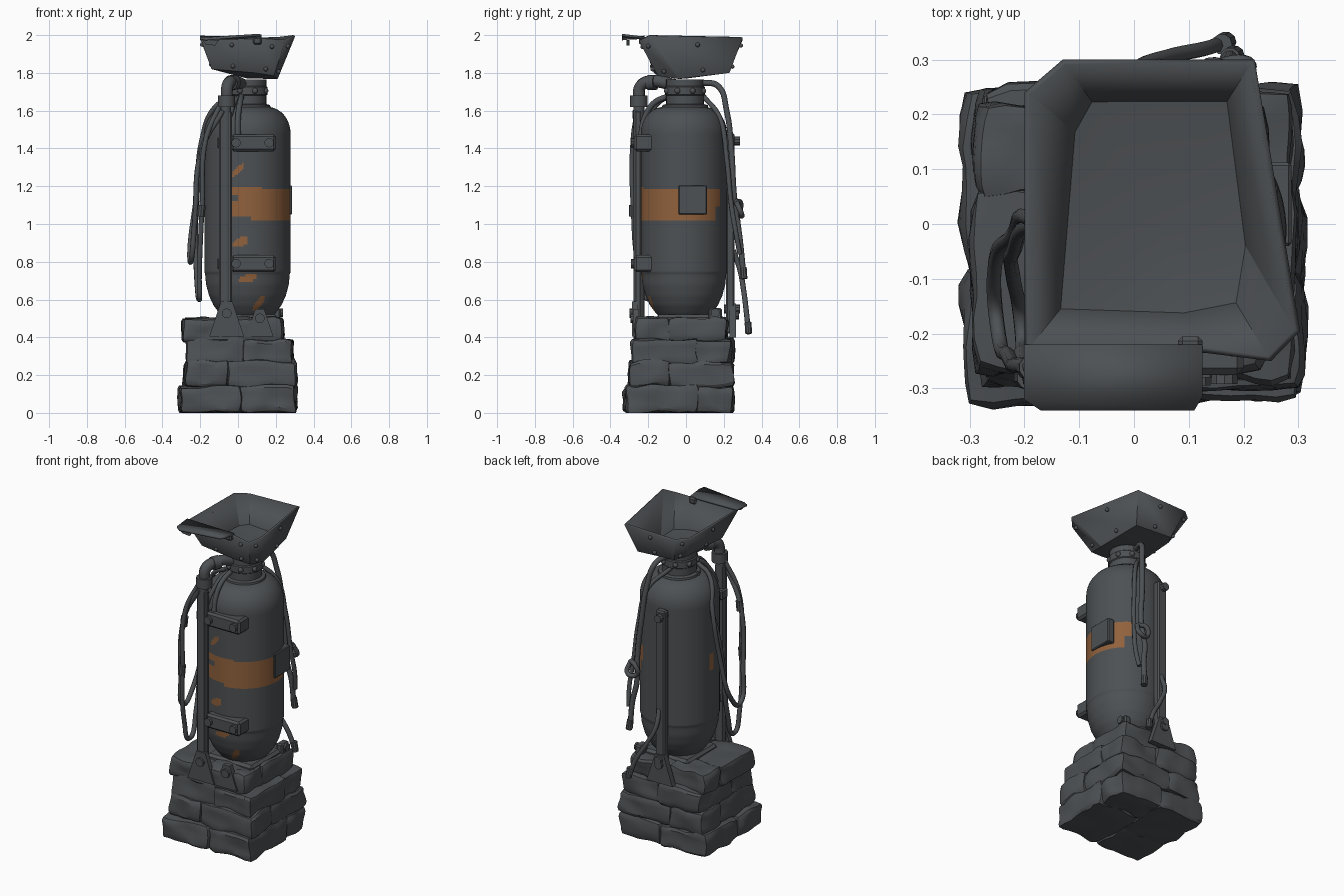
import bpy, bmesh, math, random
from mathutils import Vector, noise

random.seed(4)
if "Cube" in bpy.data.objects:
    bpy.data.objects.remove(bpy.data.objects["Cube"])


def material(name, rgb):
    m = bpy.data.materials.new(name)
    m.use_nodes = True
    m.diffuse_color = (*rgb, 1)
    m.node_tree.nodes["Principled BSDF"].inputs["Base Color"].default_value = (*rgb, 1)
    return m


IRON = material("dark_grey", (0.075, 0.082, 0.088))
RUST = material("rust_orange", (0.28, 0.12, 0.046))


def shade(ob, angle):
    bpy.ops.object.select_all(action='DESELECT')
    ob.select_set(True)
    bpy.context.view_layer.objects.active = ob
    if ob.type == 'CURVE':
        bpy.ops.object.convert(target='MESH')
    bpy.ops.object.shade_smooth_by_angle(angle=math.radians(angle))


def finish(name, bm, angle=35):
    bmesh.ops.recalc_face_normals(bm, faces=bm.faces[:])
    me = bpy.data.meshes.new(name)
    bm.to_mesh(me)
    bm.free()
    ob = bpy.data.objects.new(name, me)
    bpy.context.collection.objects.link(ob)
    me.materials.append(IRON)
    shade(ob, angle)
    return ob


def box(name, lo, hi, bevel=0.008):
    bm = bmesh.new()
    bmesh.ops.create_cube(bm, size=1)
    for v in bm.verts:
        v.co = [(l + h) / 2 + c * (h - l) for l, h, c in zip(lo, hi, v.co)]
    bmesh.ops.bevel(bm, geom=bm.edges[:], offset=bevel, segments=1, affect='EDGES')
    return finish(name, bm)


def rod(name, a, b, r, sides=14):
    a, b = Vector(a), Vector(b)
    bm = bmesh.new()
    bmesh.ops.create_cone(bm, cap_ends=True, segments=sides, radius1=r, radius2=r, depth=(b - a).length)
    turn = Vector((0, 0, 1)).rotation_difference(b - a).to_matrix()
    for v in bm.verts:
        v.co = turn @ v.co + (a + b) / 2
    return finish(name, bm)


def knob(name, at, r):
    bm = bmesh.new()
    bmesh.ops.create_uvsphere(bm, u_segments=10, v_segments=6, radius=r)
    bmesh.ops.translate(bm, verts=bm.verts[:], vec=at)
    return finish(name, bm, 60)


def lathe(name, profile, centre, sides):
    bm = bmesh.new()
    rings = [[bm.verts.new((centre[0] + r * math.cos(math.tau * i / sides),
                            centre[1] + r * math.sin(math.tau * i / sides), z))
              for i in range(sides)] for r, z in profile]
    for low, high in zip(rings, rings[1:]):
        for i in range(sides):
            j = (i + 1) % sides
            bm.faces.new((low[i], low[j], high[j], high[i]))
    bm.faces.new(rings[0])
    bm.faces.new(rings[-1])
    return finish(name, bm)


def plate(name, outline, y0, y1):
    bm = bmesh.new()
    face = bm.faces.new([bm.verts.new((x, y0, z)) for x, z in outline])
    ext = bmesh.ops.extrude_face_region(bm, geom=[face])
    moved = [g for g in ext["geom"] if isinstance(g, bmesh.types.BMVert)]
    bmesh.ops.translate(bm, verts=moved, vec=(0, y1 - y0, 0))
    return finish(name, bm)


def hose(name, pts, r):
    cu = bpy.data.curves.new(name, 'CURVE')
    cu.dimensions = '3D'
    cu.bevel_depth, cu.bevel_resolution, cu.resolution_u = r, 2, 8
    cu.use_fill_caps = True
    sp = cu.splines.new('BEZIER')
    sp.bezier_points.add(len(pts) - 1)
    for p, co in zip(sp.bezier_points, pts):
        p.co = co
        p.handle_left_type = p.handle_right_type = 'AUTO'
    ob = bpy.data.objects.new(name, cu)
    bpy.context.collection.objects.link(ob)
    cu.materials.append(IRON)
    shade(ob, 50)


# Rough stone blocks, four courses with staggered joints
def stone(name, lo, hi):
    bm = bmesh.new()
    bmesh.ops.create_cube(bm, size=2)
    bmesh.ops.subdivide_edges(bm, edges=bm.edges[:], cuts=6, use_grid_fill=True)
    seed = Vector([random.uniform(0, 50) for _ in range(3)])
    mid, half = (Vector(lo) + Vector(hi)) / 2, (Vector(hi) - Vector(lo)) / 2
    for v in bm.verts:
        norm = sum(abs(k) ** 12 for k in v.co) ** (1 / 12)
        p = Vector([k / norm * h for k, h in zip(v.co, half)]) + mid
        p += noise.noise_vector(p * 10 + seed) * 0.018
        v.co = (p.x, p.y, max(p.z, 0))
    finish(name, bm, 30)


courses = [(-.305, .305, -.325, .26, 0, .145, .01), (-.285, .3, -.31, .25, .135, .27, -.06),
           (-.28, .295, -.285, .245, .255, .39, .03), (-.285, .24, -.265, .22, .375, .505, -.03)]
for k, (x0, x1, y0, y1, z0, z1, split) in enumerate(courses):
    for i, (a, b) in enumerate(((x0, split + .008), (split - .008, x1))):
        cut = -.03 + (.09 if (i + k) % 2 else -.06)
        for j, (c, d) in enumerate(((y0, cut + .008), (cut - .008, y1))):
            wob = random.uniform(-.01, .01)
            stone(f"stone_{k}_{i}_{j}", (a + wob * (i == 0), c + wob * (j == 0), z0),
                  (b + wob * (i == 1), d + wob * (j == 1), z1 + wob))

# Tank with painted band and rust patches chosen by face position
CX, CY, R = .05, -.011, .228
base = [(.11, .49), (.15, .53), (.18, .57), (.203, .62), (.219, .68), (.224, .735), (R, .745)]
profile = [(a + (c - a) * k / 4, b + (d - b) * k / 4) for (a, b), (c, d) in zip(base, base[1:]) for k in range(4)]
profile += [(R, .745 + .0105 * i) for i in range(71)]
profile += [(.105 + .123 * math.cos(t), 1.48 + .14 * math.sin(t)) for t in [math.pi / 20 * i for i in range(1, 11)]]
tank = lathe("tank", profile, (CX, CY), 144)
tank.data.materials.append(RUST)
# each patch: x, z, half width, half height, slope
patches = [(0, 1.285, .035, .018, .9), (.015, .905, .04, .026, .3), (.05, .71, .05, .02, .2), (.11, .58, .03, .026, 1)]
for f in tank.data.polygons:
    c = f.center
    a = math.degrees(math.atan2(c.y - CY, c.x - CX))
    end = 58 if c.z > 1.09 else 48
    notch = c.x < -.002 and 1.12 < c.z < 1.155
    low = 1.034 if a < -85 else 1.016
    high = 1.198 if a < -70 else 1.188
    if low < c.z < high and -118 < a < end and not notch:
        f.material_index = 1
    if 1.06 < c.z < 1.17 and (a > 172 or a < -178):
        f.material_index = 1
    if c.y < -.05 and any(((c.x - x) / w) ** 2 + ((c.z - z - s * (c.x - x)) / h) ** 2 < 1 for x, z, w, h, s in patches):
        f.material_index = 1

# Neck with collars and bolts
lathe("neck", [(.125, 1.6), (.12, 1.63), (.1, 1.635), (.1, 1.68), (.106, 1.685), (.106, 1.725),
               (.1, 1.73), (.1, 1.765)], (CX, -.005), 28)
for i in range(8):
    t = math.tau * (i + .5) / 8
    knob(f"neck_bolt_{i}", (CX + .104 * math.cos(t), -.005 + .104 * math.sin(t), 1.705), .016)

# Open hopper: floor dipping to the neck, flared sides, thin walls
rim = [(-.2, -.235, 1.985), (-.2, .24, 1.98), (-.13, .3, 1.975), (.22, .3, 1.985), (.303, -.195, 1.995),
       (.25, -.25, 1.97), (.13, -.235, 1.98)]
foot = [(-.14, -.16, 1.82), (-.115, .17, 1.82), (-.08, .23, 1.815), (.175, .23, 1.8), (.21, -.04, 1.768),
        (.19, -.15, 1.785), (.09, -.17, 1.8)]
bm = bmesh.new()
top, low = [[bm.verts.new(p) for p in ring] for ring in (rim, foot)]
dip = bm.verts.new((CX, 0, 1.77))
for i in range(len(rim)):
    j = (i + 1) % len(rim)
    bm.faces.new((low[i], low[j], top[j], top[i]))
    bm.faces.new((low[j], low[i], dip))
hopper = finish("hopper", bm, 20)
solid = hopper.modifiers.new("walls", 'SOLIDIFY')
solid.thickness, solid.offset = .012, 1

# Rivets on the outside of the hopper walls
for i in range(len(rim)):
    j = (i + 1) % len(rim)
    a, b = (Vector(s[i]).lerp(Vector(s[j]), .5) for s in (foot, rim))
    edge = Vector(rim[j]) - Vector(rim[i])
    out = Vector((-edge.y, edge.x, 0)).normalized() * .004
    for t in (.15, .8):
        knob(f"hopper_rivet_{i}_{t}", a.lerp(b, t) + out, .012)

# Folded front lip of the hopper
bm = bmesh.new()
lip = [(-.2, -.22, 1.985), (.125, -.22, 1.98), (.125, -.315, 1.99), (.11, -.34, 1.995), (-.17, -.34, 1.972),
       (-.2, -.32, 1.975)]
bm.faces.new([bm.verts.new(p) for p in lip])
flap = finish("hopper_lip", bm)
flap.modifiers.new("sheet", 'SOLIDIFY').thickness = .012
box("lip_clip", (.08, -.25, 1.95), (.125, -.205, 1.99))
plate("lip_tab", [(-.19, 1.975), (-.1, 1.975), (-.12, 1.945), (-.17, 1.95)], -.315, -.3)

# Front standpipe with rail, collar and elbow into the neck
box("front_rail", (-.1, -.272, .45), (-.032, -.235, 1.6))
rod("front_pipe", (-.065, -.25, .5), (-.065, -.25, 1.64), .029)
rod("pipe_collar", (-.06, -.25, 1.62), (-.06, -.25, 1.68), .046)
hose("pipe_elbow", [(-.06, -.25, 1.66), (-.055, -.24, 1.73), (-.03, -.18, 1.755), (.03, -.06, 1.735)], .033)
rod("elbow_ring", (-.04, -.2, 1.748), (-.02, -.16, 1.75), .04)

# Two clamps holding the pipe to the tank
for name, z in (("upper", 1.43), ("lower", .79)):
    box(f"{name}_clamp", (-.035, -.275, z - .045), (.2, -.17, z + .045), .012)
    box(f"{name}_clamp_pad", (-.11, -.265, z - .03), (.0, -.2, z + .03))
    for x in (-.01, .165):
        rod(f"{name}_clamp_bolt_{x}", (x, -.292, z), (x, -.25, z), .025, 10)

# Rear rail and gusset feet
box("rear_rail", (-.03, .212, .42), (.035, .258, 1.48))
for z in (1.44, .55):
    rod(f"rear_bolt_{z}", (0, .2, z), (0, .285, z), .024, 10)
gusset = [(-.09, 0), (.09, 0), (.03, .18), (-.03, .18)]
for name, x, z, y0, y1, s in (("front_foot", -.06, .405, -.285, -.255, 1.02),
                              ("side_foot", .115, .405, -.28, -.25, .8), ("rear_foot", 0, .4, .23, .265, 1)):
    plate(name, [(x + px * s, z + pz * s) for px, pz in gusset], y0, y1)
    out = y0 - .015 if y0 < 0 else y1 + .015
    rod(f"{name}_bolt", (x, out, z + .12 * s), (x, (y0 + y1) / 2, z + .12 * s), .026, 10)
box("saddle", (-.11, -.16, .47), (.21, .14, .52), .015)

# Bolted corner lug on the base beside the tank
box("corner_lug", (.18, .12, .48), (.225, .19, .555))
rod("corner_lug_bolt", (.2, .155, .53), (.238, .155, .53), .024, 10)

# Gauge plate on the side
box("side_plate", (.24, -.04, 1.05), (.287, .112, 1.205), .005)

# Looping hoses hanging beside the tank
hose("long_loop", [(-.09, -.25, 1.64), (-.17, -.28, 1.45), (-.19, -.28, 1.1), (-.205, -.24, .72), (-.205, -.19, .6),
                   (-.22, -.1, .75), (-.22, -.05, 1.1), (-.17, .0, 1.45), (-.05, -.03, 1.63)], .014)
hose("short_loop", [(-.08, -.27, 1.6), (-.19, -.26, 1.4), (-.23, -.24, 1.0), (-.25, -.18, .8), (-.255, -.09, .86),
                    (-.22, -.02, 1.15), (-.19, .01, 1.45), (-.12, -.06, 1.62), (-.03, -.07, 1.67)], .014)
for i, at in enumerate(((-.188, -.262, 1.4), (-.192, -.28, 1.1))):
    rod(f"hose_sleeve_{i}", at, (at[0] - .006, at[1], at[2] - .06), .022, 10)

# Small feed lines at the shoulder
hose("front_feed", [(.0, -.24, 1.46), (.0, -.22, 1.56), (.01, -.17, 1.64), (.02, -.09, 1.68)], .015)
hose("left_feed", [(-.06, -.22, 1.5), (-.04, -.19, 1.58), (-.01, -.12, 1.66), (.02, -.06, 1.67)], .013)

# Loose rear hoses with a knot, and a tail running down past the rail
hose("rear_hose", [(.06, .08, 1.75), (.09, .17, 1.73), (.12, .215, 1.6), (.14, .24, 1.4), (.16, .255, 1.15),
                   (.15, .275, 1.0), (.17, .29, .88), (.175, .305, .72)], .016)
hose("rear_hose_second", [(.04, .09, 1.68), (.14, .18, 1.56), (.18, .215, 1.35), (.2, .24, 1.1), (.21, .265, .95),
                          (.2, .285, .84)], .013)
hose("hose_knot", [(.2, .265, 1.12), (.15, .29, 1.11), (.14, .285, 1.06), (.2, .295, 1.05), (.2, .265, 1.12)], .014)
hose("rail_tail", [(.01, .25, .86), (.01, .285, .76), (.06, .305, .65), (.13, .32, .53), (.165, .332, .42)], .014)
for name, (x, y, z) in (("rear", (.175, .303, .74)), ("rail", (.16, .328, .45))):
    rod(f"{name}_hose_end", (x, y, z + .03), (x + .008, y + .004, z - .03), .019, 10)
